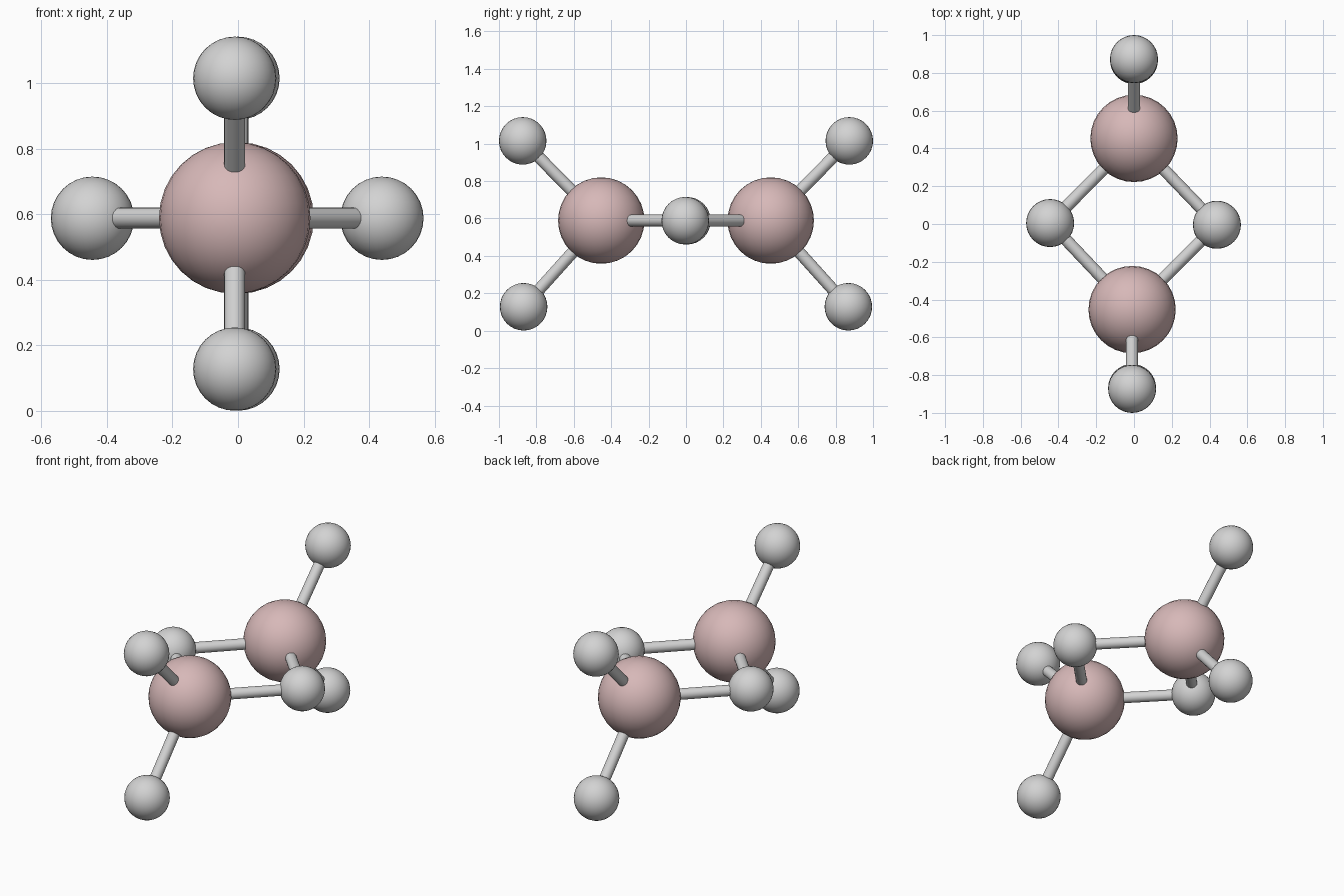
import bpy
import math
from mathutils import Vector

if "Cube" in bpy.data.objects:
    bpy.data.objects.remove(bpy.data.objects["Cube"])


def material(name, rgb):
    m = bpy.data.materials.new(name)
    m.diffuse_color = (*rgb, 1)
    m.use_nodes = True
    m.node_tree.nodes["Principled BSDF"].inputs["Base Color"].default_value = m.diffuse_color
    return m


PINK = material("dusty_pink", (0.68, 0.48, 0.48))
GREY = material("light_grey", (0.65, 0.65, 0.65))


def finish(name, mat):
    ob = bpy.context.object
    ob.name = name
    ob.data.materials.append(mat)
    bpy.ops.object.shade_smooth_by_angle(angle=math.radians(40))


def ball(name, pos, radius, mat):
    bpy.ops.mesh.primitive_uv_sphere_add(segments=32, ring_count=16, radius=radius, location=pos)
    finish(name, mat)


def rod(name, a, b):
    a, b = Vector(a), Vector(b)
    bpy.ops.mesh.primitive_cylinder_add(vertices=20, radius=0.032, depth=(b - a).length,
                                        location=(a + b) / 2)
    bpy.context.object.rotation_euler = (b - a).to_track_quat('Z', 'Y').to_euler()
    finish(name, GREY)


# Small balls bridging the two large ones
bridges = {"left": (-0.444, 0.005, 0.588), "right": (0.439, -0.004, 0.588)}
for side, pos in bridges.items():
    ball(f"{side}_bridge_ball", pos, 0.127, GREY)

# Each end: a large ball, upper and lower outer balls, and joining rods
for end, s, x in (("front", -1, -0.01), ("back", 1, 0.0)):
    core = (x, s * 0.453, 0.589)
    ball(f"{end}_large_ball", core, 0.231, PINK)
    for level, y, z in (("upper", 0.873, 1.015), ("lower", 0.868, 0.128)):
        tip = (x, s * y, z)
        ball(f"{end}_{level}_ball", tip, 0.127, GREY)
        rod(f"{end}_{level}_rod", core, tip)
    for side, pos in bridges.items():
        rod(f"{end}_{side}_bridge_rod", core, pos)
